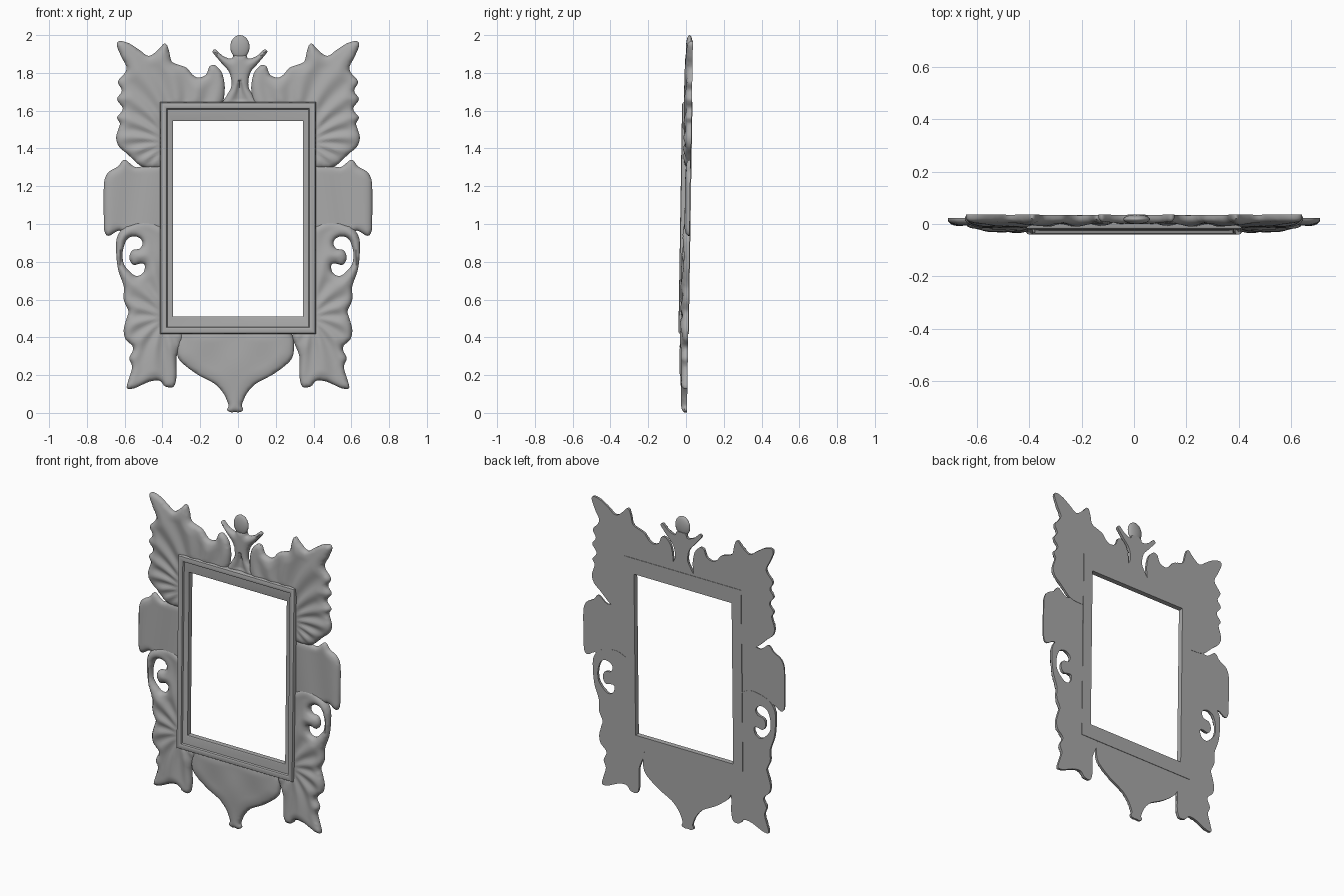
import bpy, bmesh, math
from mathutils import Vector
from mathutils.geometry import delaunay_2d_cdt

if "Cube" in bpy.data.objects:
    bpy.data.objects.remove(bpy.data.objects["Cube"])

stone = bpy.data.materials.new("plain_grey")
stone.use_nodes = True
GREY = (0.4, 0.4, 0.4, 1)
stone.diffuse_color = GREY
stone.node_tree.nodes["Principled BSDF"].inputs["Base Color"].default_value = GREY


def lean(x, y, z):
    """The whole frame leans back slightly."""
    return (x, y + 0.005 + 0.016 * z, z)


def finish(name, bm, mirror=False, angle=50):
    bmesh.ops.recalc_face_normals(bm, faces=bm.faces)
    mesh = bpy.data.meshes.new(name)
    bm.to_mesh(mesh)
    bm.free()
    obj = bpy.data.objects.new(name, mesh)
    bpy.context.collection.objects.link(obj)
    mesh.materials.append(stone)
    bpy.ops.object.select_all(action="DESELECT")
    obj.select_set(True)
    bpy.context.view_layer.objects.active = obj
    bpy.ops.object.shade_smooth_by_angle(angle=math.radians(angle))
    if mirror:
        obj.modifiers.new("other_side", "MIRROR")
    return obj


def smooth_loop(points, steps=5):
    """Closed curve through the points, without overshoot on long spans."""
    pts = [Vector(p) for p in points]
    count = len(pts)
    tangents = []
    for i, p in enumerate(pts):
        before, after = pts[i - 1], pts[(i + 1) % count]
        reach = min((p - before).length, (after - p).length)
        tangents.append((after - before).normalized() * reach)
    out = []
    for i, p in enumerate(pts):
        q, m, n = pts[(i + 1) % count], tangents[i], tangents[(i + 1) % count]
        for k in range(steps):
            t = k / steps
            s = 1 - t
            out.append(p * (1 + 2 * t) * s * s + m * t * s * s
                       + q * t * t * (3 - 2 * t) - n * t * t * s)
    return out


def inside(p, segments):
    odd = False
    for a, b in segments:
        if (a.y > p.y) != (b.y > p.y):
            if p.x < a.x + (p.y - a.y) * (b.x - a.x) / (b.y - a.y):
                odd = not odd
    return odd


def edge_distance(p, segments):
    best = 1.0
    for a, b in segments:
        ab = b - a
        t = max(0, min(1, (p - a).dot(ab) / max(ab.length_squared, 1e-9)))
        best = min(best, (p - a - ab * t).length)
    return best


def carving(name, loops, thick, rim, relief, mirror=False, back=0.0, step=0.012):
    """Flat-backed panel whose front swells up from its outline."""
    verts, edges = [], []
    for loop in loops:
        start, n = len(verts), len(loop)
        verts += loop
        edges += [(start + i, start + (i + 1) % n) for i in range(n)]
    segments = [(verts[a], verts[b]) for a, b in edges]
    xs, zs = [v.x for v in verts], [v.y for v in verts]
    for i in range(int((max(xs) - min(xs)) / step) + 1):
        for j in range(int((max(zs) - min(zs)) / step) + 1):
            p = Vector((min(xs) + i * step, min(zs) + (j + i % 2 / 2) * step))
            if inside(p, segments) and edge_distance(p, segments) > step / 2:
                verts.append(p)
    flat, _, tris, *_ = delaunay_2d_cdt(verts, edges, [], 0, 1e-5)
    bm = bmesh.new()
    front, rear = [], []
    for p in flat:
        d = min(edge_distance(p, segments) / rim, 1)
        swell = 0.4 + 0.6 * math.sqrt(max(0, d * (2 - d)))
        y = -thick * swell - relief(p.x, p.y) * d
        front.append(bm.verts.new(lean(p.x, y, p.y)))
        rear.append(bm.verts.new(lean(p.x, back, p.y)))
    for tri in tris:
        centre = sum((flat[i] for i in tri), Vector((0, 0))) / len(tri)
        if inside(centre, segments):
            bm.faces.new([front[i] for i in tri])
            bm.faces.new([rear[i] for i in reversed(tri)])
    # side walls
    twin = dict(zip(front, rear))
    for e in [e for e in bm.edges if e.is_boundary and e.verts[0] in twin]:
        a, b = e.verts
        bm.faces.new((a, b, twin[b], twin[a]))
    loose = [v for v in bm.verts if not v.link_faces]
    bmesh.ops.delete(bm, geom=loose, context="VERTS")
    return finish(name, bm, mirror)


def fan(cx, cz, ribs, depth):
    """Leaf ribs spreading from a root point."""
    def relief(x, z):
        r = math.hypot(x - cx, z - cz)
        bend = math.atan2(z - cz, x - cx) + r
        return depth * math.cos(ribs * bend) * min(1, r / 0.15)
    return relief


def both_sides(half, cx):
    """Complete a half outline that ends on its centre line."""
    whole = half + [(-x, z) for x, z in reversed(half[:-1])]
    return smooth_loop([(x + cx, z) for x, z in whole])


# upper corner leaves
upper = [(.64, 1.96), (.585, 1.96), (.52, 1.92), (.47, 1.89), (.415, 1.93),
         (.385, 1.955), (.365, 1.915), (.35, 1.86), (.305, 1.84), (.27, 1.825),
         (.24, 1.79), (.21, 1.775), (.17, 1.79), (.15, 1.835), (.12, 1.84),
         (.085, 1.8), (.07, 1.725), (.08, 1.64), (.11, 1.6), (.38, 1.6),
         (.39, 1.56), (.39, 1.31), (.41, 1.295), (.47, 1.295), (.52, 1.31),
         (.585, 1.37), (.63, 1.41), (.645, 1.46), (.625, 1.53), (.64, 1.565),
         (.61, 1.61), (.64, 1.66), (.615, 1.705), (.635, 1.755), (.59, 1.82),
         (.62, 1.89)]
carving("upper_leaf", [smooth_loop(upper)], 0.036, 0.06,
        fan(.36, 1.42, 16, 0.006), mirror=True)

# side wings
wing = [(.6, 1.34), (.635, 1.305), (.69, 1.27), (.71, 1.21), (.71, 1.02),
        (.695, .94), (.63, .965), (.39, .96), (.39, 1.3), (.54, 1.3)]
carving("side_wing", [smooth_loop(wing)], 0.026, 0.04,
        lambda x, z: 0.003 * math.cos(30 * (x - .4) + 4 * z), mirror=True, back=-0.002)

# lower leaves with a pierced scroll
lower = [(.41, .99), (.47, 1.015), (.53, 1.01), (.6, .985), (.64, .93),
         (.645, .855), (.635, .76), (.605, .67), (.605, .6), (.58, .54),
         (.59, .5), (.605, .44), (.595, .39), (.555, .345), (.575, .29),
         (.56, .24), (.59, .135), (.55, .13), (.47, .165), (.415, .17),
         (.385, .14), (.34, .14), (.325, .2), (.325, .3), (.29, .42),
         (.38, .45), (.39, .5), (.39, .96)]
scroll = [(.59, .915), (.61, .855), (.605, .79), (.57, .745), (.535, .725),
          (.5, .745), (.495, .785), (.52, .79), (.555, .785), (.575, .82),
          (.56, .86), (.52, .87), (.505, .9), (.52, .925), (.555, .935)]
carving("lower_leaf", [smooth_loop(lower), smooth_loop(scroll)], 0.038, 0.05,
        fan(.38, .5, 12, 0.006), mirror=True)

# bottom pendant
pendant = [(.27, .45), (.3, .42), (.312, .35), (.295, .28), (.21, .21),
           (.11, .155), (.06, .1), (.035, .04), (.042, .015), (.02, .003), (0, .005)]
carving("pendant", [both_sides(pendant, -.015)], 0.036, 0.07,
        lambda x, z: 0.003 * math.cos(22 * (x + .015)) * math.cos(18 * (z - .25)))

# crowning figure, legs parted by a groove
body = [(.03, 1.9), (.045, 1.875), (.09, 1.89), (.13, 1.925), (.145, 1.91),
        (.1, 1.855), (.055, 1.8), (.045, 1.73), (.07, 1.68), (.09, 1.63), (0, 1.62)]


def leg_groove(x, z):
    gap = max(0, 1.75 - z) * 0.35
    return -0.02 * math.exp(-((x - .01) / (0.006 + gap)) ** 2) if z < 1.76 else 0


carving("figure_body", [both_sides(body, .01)], 0.034, 0.04, leg_groove, step=0.008)

bm = bmesh.new()
bmesh.ops.create_uvsphere(bm, u_segments=24, v_segments=16, radius=1)
for v in bm.verts:
    x, y, z = v.co
    v.co = lean(.01 + .051 * x, -.018 + .018 * y, 1.938 + .062 * z)
finish("figure_head", bm)

# moulded picture frame: rectangles of (inset, depth), then the opening
rings = []
for inset, y in [(0, .003), (0, -.043), (.004, -.049), (.012, -.052), (.026, -.052),
                 (.034, -.048), (.038, -.038)]:
    rings.append((.412 - inset, .418 + inset, 1.645 - inset, y))
rings += [(.35, .505, 1.55, -.034), (.345, .51, 1.545, -.03), (.345, .51, 1.545, .003)]
bm = bmesh.new()
loops = [[bm.verts.new(lean(sx, y, z)) for sx, z in
          ((-hx, low), (hx, low), (hx, high), (-hx, high))]
         for hx, low, high, y in rings]
for i, ring in enumerate(loops):
    outer = loops[i - 1]
    for k in range(4):
        n = (k + 1) % 4
        bm.faces.new((outer[k], outer[n], ring[n], ring[k]))
finish("picture_frame", bm, angle=35)
